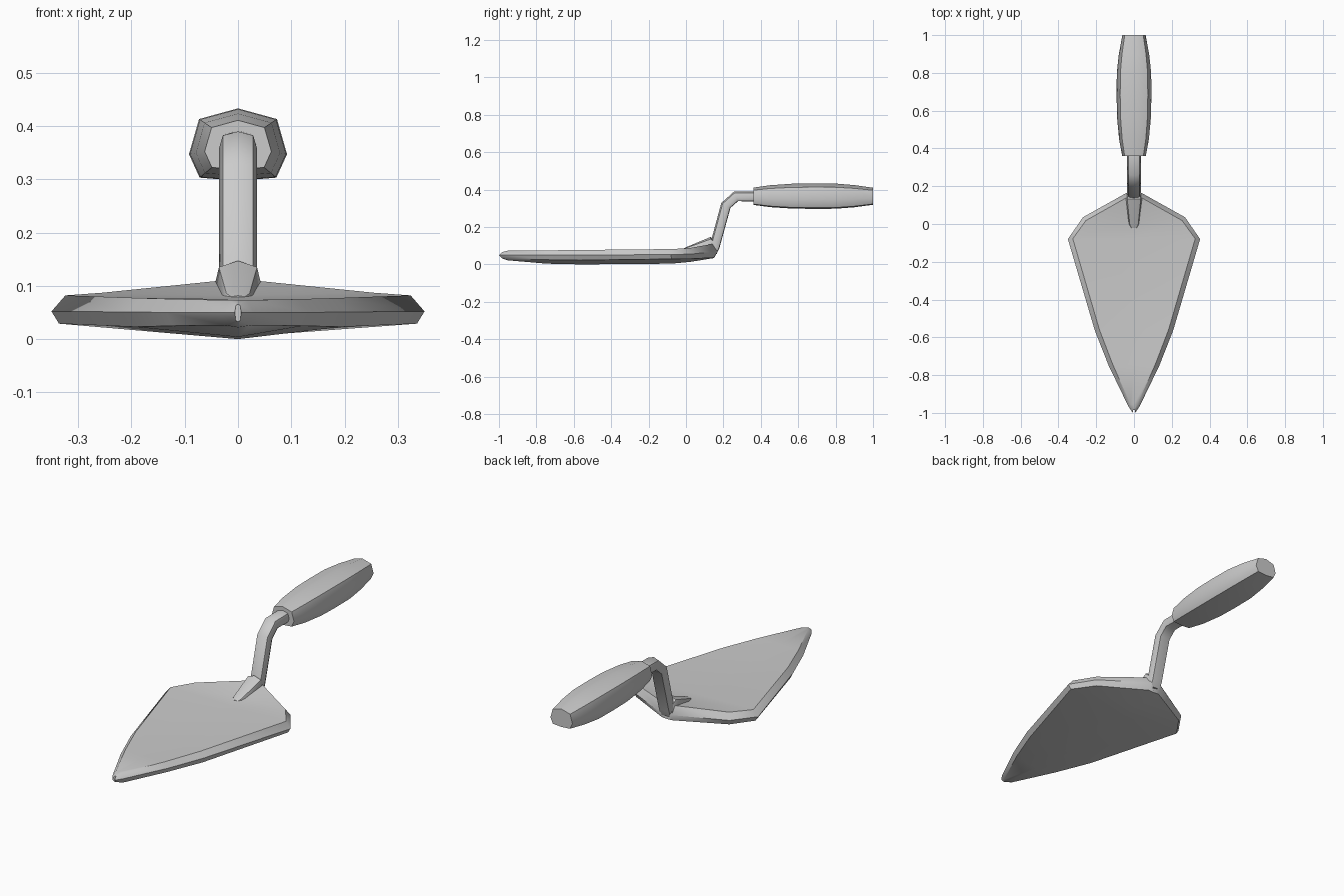
import bpy, bmesh
from math import sin, cos, radians
from mathutils import Vector

if "Cube" in bpy.data.objects:
    bpy.data.objects.remove(bpy.data.objects["Cube"])

# Shared handle and neck section, right half from top to bottom
SECTION = [(0, 0.070), (0.073, 0.050), (0.092, -0.016), (0.072, -0.060), (0, -0.066)]


def loft(name, rings, angle=45):
    """Skin a list of equal-length closed rings and cap both ends."""
    bm = bmesh.new()
    rows = [[bm.verts.new(p) for p in ring] for ring in rings]
    n = len(rows[0])
    for a, b in zip(rows, rows[1:]):
        for i in range(n):
            j = (i + 1) % n
            bm.faces.new((a[i], a[j], b[j], b[i]))
    bm.faces.new(rows[0])
    bm.faces.new(rows[-1])
    bmesh.ops.recalc_face_normals(bm, faces=bm.faces)
    mesh = bpy.data.meshes.new(name)
    bm.to_mesh(mesh)
    bm.free()
    obj = bpy.data.objects.new(name, mesh)
    bpy.context.collection.objects.link(obj)
    bpy.ops.object.select_all(action='DESELECT')
    obj.select_set(True)
    bpy.context.view_layer.objects.active = obj
    bpy.ops.object.shade_smooth_by_angle(angle=radians(angle))
    return obj


def section(y, z, sx, sz, tilt=0):
    """Scaled eight-sided section, leaned back about x by tilt degrees."""
    up = Vector((0, -sin(radians(tilt)), cos(radians(tilt))))
    pts = SECTION + [(-x, h) for x, h in reversed(SECTION[1:-1])]
    return [Vector((x * sx, y, z)) + up * h * sz for x, h in pts]


# Blade: rows of top edge, rim and bottom edge points, then spine heights
blade_rows = [
    ((0.004, -0.985, 0.064), (0.006, -1.0, 0.05), (0.004, -0.985, 0.034), 0.065, 0.033),
    ((0.018, -0.955, 0.073), (0.03, -0.965, 0.05), (0.024, -0.955, 0.026), 0.073, 0.022),
    ((0.112, -0.745, 0.075), (0.134, -0.75, 0.05), (0.122, -0.745, 0.025), 0.071, 0.004),
    ((0.183, -0.56, 0.077), (0.207, -0.565, 0.051), (0.194, -0.56, 0.023), 0.070, 0.0),
    ((0.324, -0.078, 0.082), (0.35, -0.08, 0.052), (0.336, -0.078, 0.029), 0.075, 0.004),
    ((0.255, 0.018, 0.087), (0.27, 0.036, 0.056), (0.262, 0.026, 0.03), 0.082, 0.014),
    ((0.03, 0.145, 0.11), (0.03, 0.17, 0.07), (0.03, 0.15, 0.036), 0.11, 0.034),
]
rings = []
for top, rim, bot, zt, zb in blade_rows:
    half = [top, rim, bot]
    left = [(-x, y, z) for x, y, z in reversed(half)]
    rings.append([(0, top[1], zt)] + half + [(0, bot[1], zb)] + left)
loft("blade", rings)

# Tapered tang lying on the blade
loft("tang", [
    section(-0.022, 0.074, 0.18, 0.11),
    section(-0.005, 0.077, 0.3, 0.18),
    section(0.132, 0.105, 0.49, 0.6),
    section(0.162, 0.085, 0.39, 0.4),
])

# Cranked neck rising to the handle
loft("neck", [
    section(0.143, 0.06, 0.37, 0.32, 75),
    section(0.154, 0.095, 0.39, 0.39, 75),
    section(0.214, 0.315, 0.39, 0.41, 62),
    section(0.268, 0.363, 0.39, 0.41, 22),
    section(0.362, 0.363, 0.39, 0.4),
])

# Barrel-shaped grip
grip = [(0.36, 0.68), (0.45, 0.86), (0.57, 0.98), (0.68, 1.0),
        (0.8, 0.99), (0.9, 0.87), (1.0, 0.67)]
loft("handle", [section(y, 0.363, s, s) for y, s in grip])
